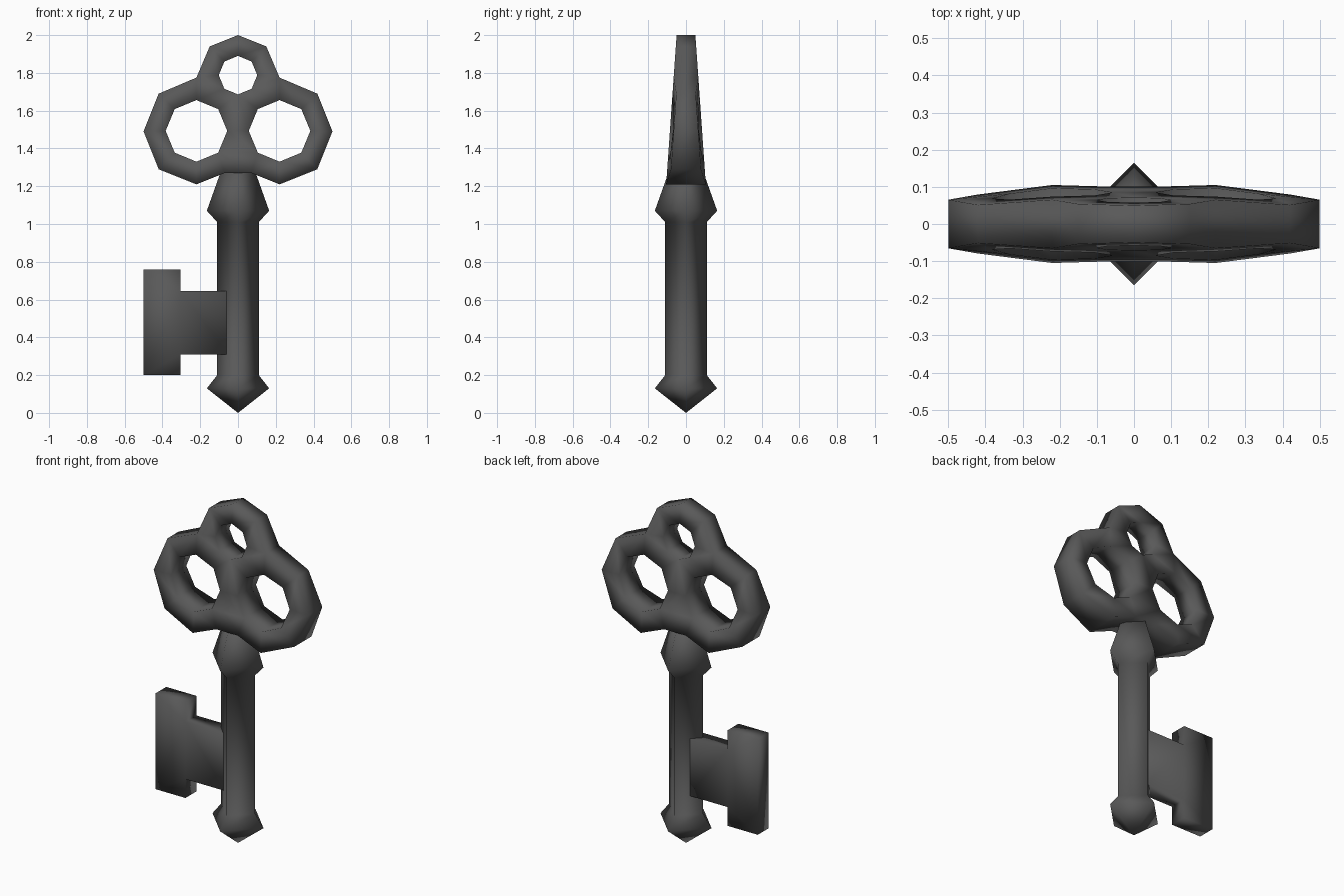
import bpy, bmesh, math

if "Cube" in bpy.data.objects:
    bpy.data.objects.remove(bpy.data.objects["Cube"])

metal = bpy.data.materials.new("dark_grey_metal")
metal.diffuse_color = (0.1, 0.1, 0.1, 1)
metal.use_nodes = True
metal.node_tree.nodes["Principled BSDF"].inputs["Base Color"].default_value = metal.diffuse_color


def finish(bm, name):
    bmesh.ops.recalc_face_normals(bm, faces=bm.faces)
    for f in bm.faces:
        f.smooth = True
    me = bpy.data.meshes.new(name)
    bm.to_mesh(me)
    bm.free()
    me.materials.append(metal)
    ob = bpy.data.objects.new(name, me)
    bpy.context.collection.objects.link(ob)
    return ob


def plate(loops, name, half):
    """Fill an x-z outline with holes; half(x, z) gives the half thickness."""
    bm = bmesh.new()
    edges = []
    for pts in loops:
        vs = [bm.verts.new((x, 0, z)) for x, z in pts]
        edges += [bm.edges.new((vs[i - 1], vs[i])) for i in range(len(vs))]
    bmesh.ops.triangle_fill(bm, edges=edges, use_beauty=True, normal=(0, -1, 0))
    front = list(bm.verts)
    ext = bmesh.ops.extrude_face_region(bm, geom=list(bm.faces), use_keep_orig=True)
    back = [g for g in ext["geom"] if isinstance(g, bmesh.types.BMVert)]
    for v in front:
        v.co.y = -half(v.co.x, v.co.z)
    for v in back:
        v.co.y = half(v.co.x, v.co.z)
    return finish(bm, name)


# Shaft: four-sided turned profile with collar and pointed tip
profile = [(0.165, 0.13), (0.11, 0.2), (0.11, 1.01), (0.165, 1.07), (0.09, 1.28)]
bm = bmesh.new()
rings = [[bm.verts.new((r * math.cos(i * math.pi / 2), r * math.sin(i * math.pi / 2), z))
          for i in range(4)] for r, z in profile]
tip = bm.verts.new((0, 0, 0))
for i in range(4):
    j = (i + 1) % 4
    bm.faces.new((tip, rings[0][j], rings[0][i]))
    for a, b in zip(rings, rings[1:]):
        bm.faces.new((a[i], a[j], b[j], b[i]))
bm.faces.new(rings[-1])
finish(bm, "shaft")


# Bow: trefoil of three octagonal rings, tapering upward and outward
def octagon(cx, cz, r):
    return [(cx + r * math.cos(i * math.pi / 4), cz + r * math.sin(i * math.pi / 4))
            for i in range(8)]


right = [(0.07, 1.27), (0.22, 1.21), (0.42, 1.29), (0.5, 1.49), (0.42, 1.69),
         (0.22, 1.775), (0.15, 1.94)]
outline = right + [(0, 2.0)] + [(-x, z) for x, z in reversed(right)]
holes = [octagon(-0.22, 1.493, 0.163), octagon(0.22, 1.493, 0.163), octagon(0, 1.788, 0.102)]


def bow_half(x, z):
    return 0.105 - 0.07 * (z - 1.21) - min(0.02, 0.1 * max(0, abs(x) - 0.22))


plate([outline] + holes, "bow", bow_half)

# Bit: T-shaped flat blade
bit = [(-0.5, 0.2), (-0.305, 0.2), (-0.305, 0.31), (-0.05, 0.31),
       (-0.05, 0.645), (-0.305, 0.645), (-0.305, 0.76), (-0.5, 0.76)]
plate([bit], "bit", lambda x, z: 0.05)
